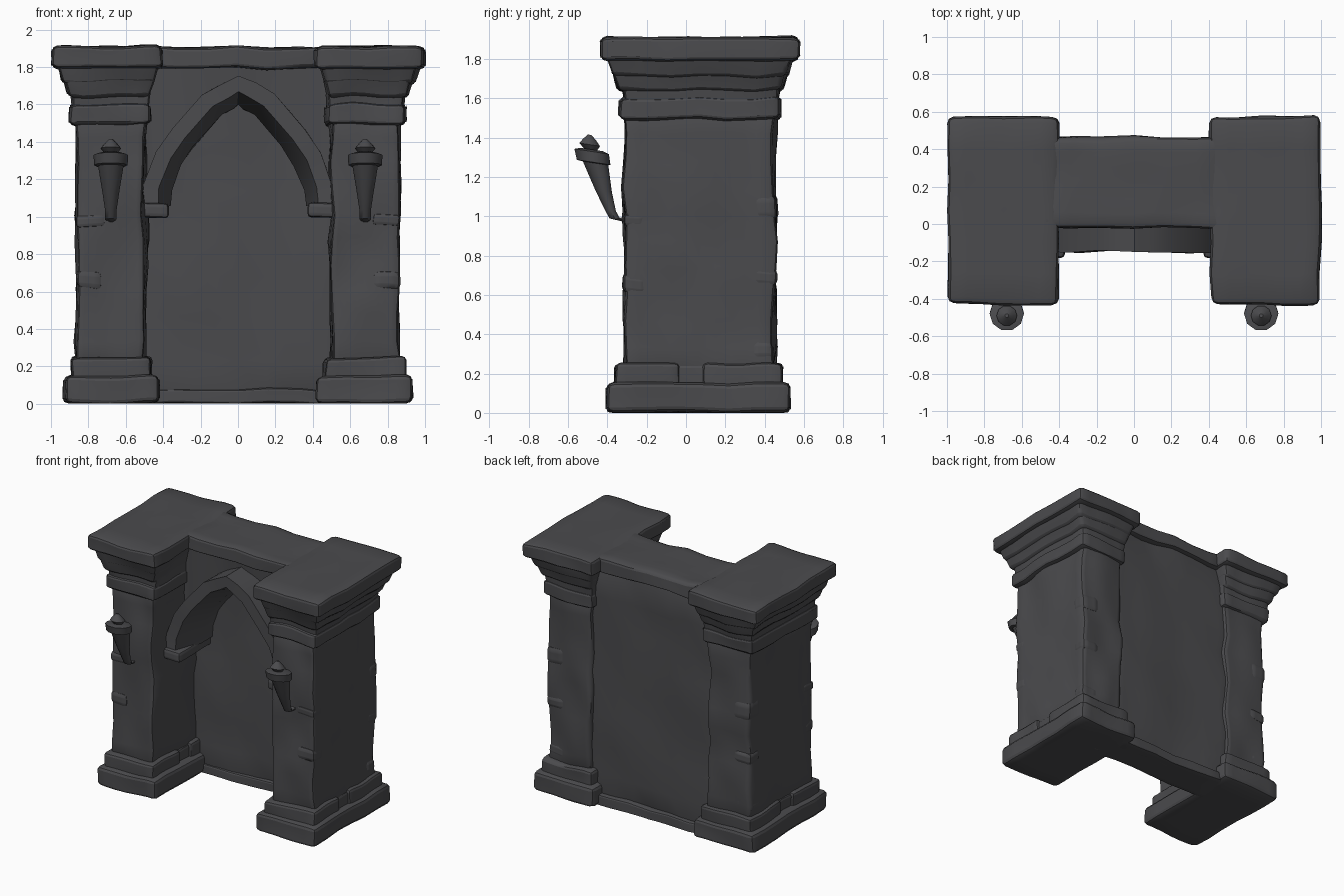
import bpy, bmesh, math
from mathutils import Vector, noise

if "Cube" in bpy.data.objects:
    bpy.data.objects.remove(bpy.data.objects["Cube"])

stone = bpy.data.materials.new("dark_stone")
stone.use_nodes = True
COLOR = (0.07, 0.07, 0.075, 1)
stone.diffuse_color = COLOR
stone.node_tree.nodes["Principled BSDF"].inputs["Base Color"].default_value = COLOR


def finish(name, bm, rough=0.0, angle=40):
    """Weather the mesh with noise, then make a smooth shaded object."""
    for v in bm.verts:
        v.co += noise.noise_vector(v.co * 4.3) * rough
        v.co.z = max(v.co.z, 0)
    bmesh.ops.recalc_face_normals(bm, faces=bm.faces)
    mesh = bpy.data.meshes.new(name)
    bm.to_mesh(mesh)
    bm.free()
    mesh.materials.append(stone)
    obj = bpy.data.objects.new(name, mesh)
    bpy.context.collection.objects.link(obj)
    bpy.ops.object.select_all(action='DESELECT')
    obj.select_set(True)
    bpy.context.view_layer.objects.active = obj
    bpy.ops.object.shade_smooth_by_angle(angle=math.radians(angle))
    return obj


def round_edges(bm, width):
    sharp = [e for e in bm.edges if len(e.link_faces) == 2 and e.calc_face_angle() > 0.6]
    bmesh.ops.bevel(bm, geom=sharp, offset=width, segments=2, profile=0.5, affect='EDGES')


def block(name, x, y, z, inset=0.0, rough=0.02, bevel=0.025, cuts=5):
    """Worn stone block; inset narrows its bottom."""
    bm = bmesh.new()
    bmesh.ops.create_cube(bm, size=1)
    for v in bm.verts:
        d = inset if v.co.z < 0 else 0
        for i, (lo, hi) in enumerate((x, y, z)):
            pull = d if i < 2 else 0
            v.co[i] = lo + pull if v.co[i] < 0 else hi - pull
    bmesh.ops.subdivide_edges(bm, edges=bm.edges[:], cuts=cuts, use_grid_fill=True)
    round_edges(bm, bevel * min(1, (z[1] - z[0]) / 0.1))
    return finish(name, bm, rough)


def mirrored(side, a, b):
    return tuple(sorted((side * a, side * b)))


# Pillars, from plinth to cap
for side, label in ((-1, "right"), (1, "left")):
    def part(name, x0, x1, y0, y1, z0, z1, **kw):
        block(f"{label}_{name}", mirrored(side, x0, x1), (y0, y1), (z0, z1), **kw)

    part("plinth", 0.42, 0.93, -0.40, 0.53, 0, 0.15, bevel=0.035, rough=0.015)
    part("footing_front", 0.46, 0.89, -0.36, -0.03, 0.13, 0.25)
    part("footing_back", 0.46, 0.89, 0.09, 0.49, 0.13, 0.25)
    part("footing_core", 0.48, 0.87, -0.2, 0.3, 0.13, 0.24)
    part("shaft", 0.495, 0.86, -0.31, 0.45, 0.2, 1.55, cuts=9, rough=0.03)
    part("neck_band", 0.47, 0.895, -0.335, 0.475, 1.49, 1.61, bevel=0.035)
    part("neck", 0.47, 0.89, -0.32, 0.47, 1.58, 1.68, inset=0.01)
    part("lower_flare", 0.45, 0.93, -0.37, 0.51, 1.64, 1.74, inset=0.03)
    part("upper_flare", 0.43, 0.965, -0.395, 0.54, 1.71, 1.81, inset=0.03)
    part("cap", 0.405, 0.995, -0.43, 0.575, 1.79, 1.91, bevel=0.035, rough=0.015)

    # Proud stones on the shaft corners
    for y, z, h in ((-0.26, 0.66, 0.1), (-0.26, 0.98, 0.07), (0.40, 0.68, 0.1),
                    (0.40, 1.05, 0.14), (0.39, 0.32, 0.1)):
        part("corner_stone", 0.72, 0.865, y - 0.06, y + 0.06, z - h / 2, z + h / 2,
             cuts=2, bevel=0.03)

    # Corbel carrying the arch
    part("corbel", 0.37, 0.53, -0.18, 0.22, 0.995, 1.075, rough=0.008, cuts=2)

    # Wall torch: rings along a leaning path
    bm = bmesh.new()
    rings = []
    for y, z, r in ((-0.29, 0.99, 0.025), (-0.36, 0.985, 0.03), (-0.385, 1.03, 0.03),
                    (-0.42, 1.13, 0.045), (-0.46, 1.27, 0.068), (-0.47, 1.275, 0.09),
                    (-0.48, 1.33, 0.092), (-0.48, 1.34, 0.06), (-0.485, 1.34, 0.035),
                    (-0.49, 1.365, 0.055), (-0.49, 1.39, 0.035), (-0.49, 1.415, 0.01)):
        first = not rings
        ring = []
        for k in range(10):
            a = math.tau * k / 10
            u, w = r * math.cos(a), r * math.sin(a)
            ring.append(bm.verts.new((side * 0.68 + u, y + (0 if first else w),
                                      z + (w if first else -0.15 * w))))
        if rings:
            for k in range(10):
                j = (k + 1) % 10
                bm.faces.new((rings[-1][k], rings[-1][j], ring[j], ring[k]))
        rings.append(ring)
    bm.faces.new(rings[0])
    bm.faces.new(rings[-1])
    finish(f"{label}_torch", bm)

# Wall, its foot and the lintel between the pillars
block("back_wall", (-0.6, 0.6), (0.2, 0.42), (0, 1.82), cuts=7, rough=0.035)
block("wall_foot", (-0.5, 0.5), (0.18, 0.46), (0, 0.08))
block("lintel", (-0.5, 0.5), (-0.02, 0.465), (1.79, 1.905), bevel=0.03)

# Pointed arch: outer line, mirrored about the middle
half = [(0.51, 1.07), (0.5, 1.18), (0.44, 1.34), (0.355, 1.47), (0.19, 1.655), (0.09, 1.71)]
outer = [Vector((x, 0, z)) for x, z in half]
outer = outer + [Vector((0, 0, 1.75))] + [Vector((-p.x, 0, p.z)) for p in reversed(outer)]


def inward(i):
    t = outer[min(i + 1, len(outer) - 1)] - outer[max(i - 1, 0)]
    return Vector((-t.z, 0, t.x)).normalized()


bm = bmesh.new()
previous = None
for i, p in enumerate(outer):
    n = inward(i)
    ring = [bm.verts.new(p + n * d + Vector((0, y, 0)))
            for d, y in ((0, -0.15), (0.085, -0.15), (0.15, 0.06), (0.15, 0.24), (0, 0.24))]
    if previous:
        for k in range(5):
            j = (k + 1) % 5
            bm.faces.new((previous[k], previous[j], ring[j], ring[k]))
    else:
        bm.faces.new(ring)
    previous = ring
bm.faces.new(previous)
bmesh.ops.bevel(bm, geom=[e for e in bm.edges if all(abs(v.co.y + 0.15) < 0.01 for v in e.verts)
                          and len(e.link_faces) == 2 and e.calc_face_angle() > 0.8],
                offset=0.018, segments=2, profile=0.5, affect='EDGES')
finish("arch", bm, rough=0.012)

# Spandrel wall filling the space above the arch
bm = bmesh.new()
low = [bm.verts.new((p.x, 0.05, p.z - 0.03)) for p in outer]
top = [bm.verts.new((p.x, 0.04, 1.82)) for p in outer]
for i in range(len(outer) - 1):
    bm.faces.new((low[i], low[i + 1], top[i + 1], top[i]))
new = bmesh.ops.extrude_face_region(bm, geom=bm.faces[:])["geom"]
for v in (g for g in new if isinstance(g, bmesh.types.BMVert)):
    v.co.y = 0.25
finish("spandrel", bm, rough=0.015)
